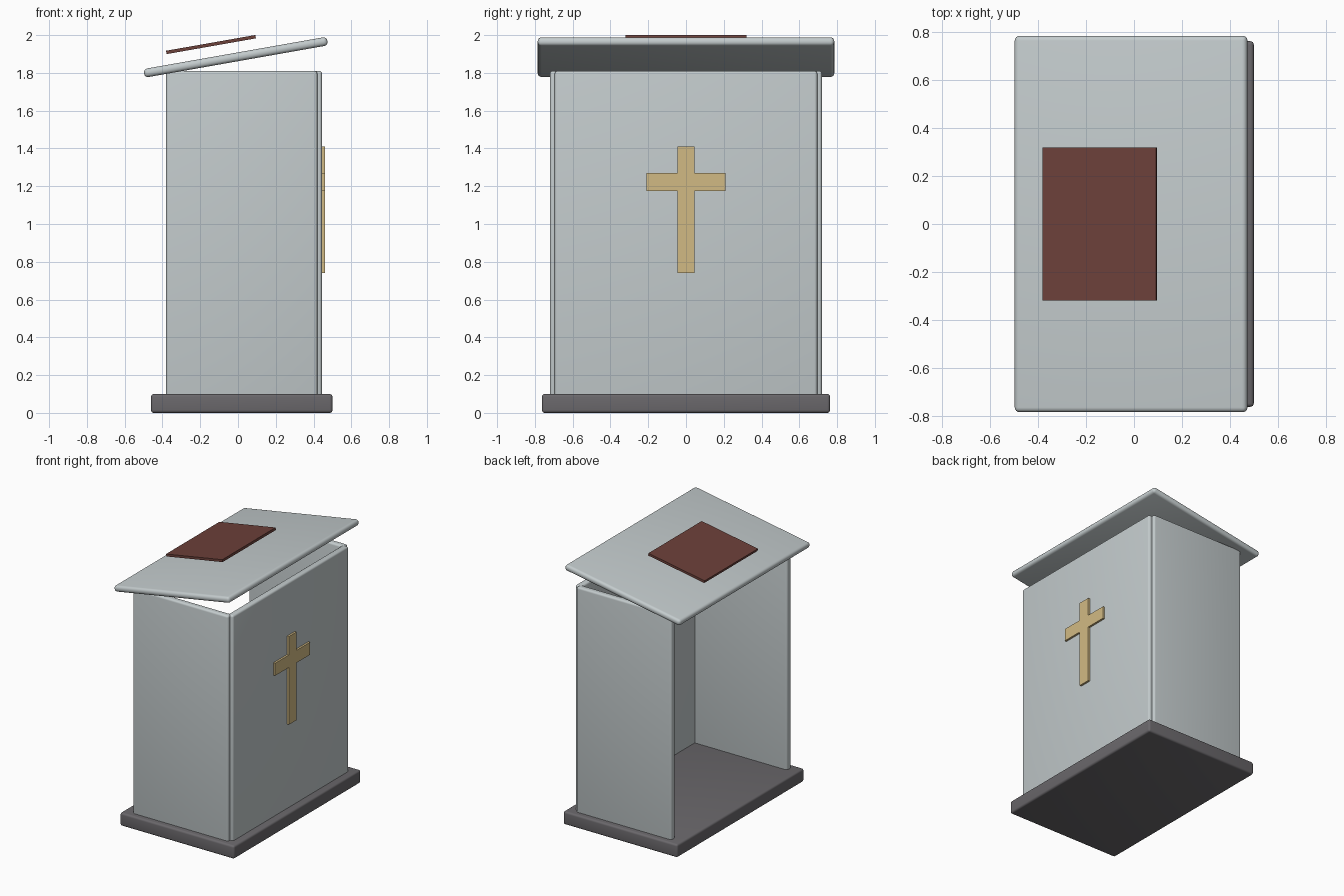
import bpy, bmesh, math
from mathutils import Matrix, Vector

cube = bpy.data.objects.get("Cube")
if cube:
    bpy.data.objects.remove(cube, do_unlink=True)


def material(name, r, g, b):
    m = bpy.data.materials.new(name)
    m.use_nodes = True
    m.diffuse_color = (r, g, b, 1)
    m.node_tree.nodes["Principled BSDF"].inputs["Base Color"].default_value = (r, g, b, 1)
    return m


pale = material("pale_grey", 0.55, 0.60, 0.61)
dark = material("charcoal", 0.145, 0.138, 0.148)
brown = material("book_brown", 0.15, 0.052, 0.042)
gold = material("gold", 0.64, 0.49, 0.23)


def finish(bm, name, mat, smooth=True):
    bmesh.ops.recalc_face_normals(bm, faces=bm.faces)
    mesh = bpy.data.meshes.new(name)
    bm.to_mesh(mesh)
    bm.free()
    mesh.materials.append(mat)
    ob = bpy.data.objects.new(name, mesh)
    bpy.context.collection.objects.link(ob)
    if smooth:
        bpy.ops.object.select_all(action='DESELECT')
        ob.select_set(True)
        bpy.context.view_layer.objects.active = ob
        bpy.ops.object.shade_smooth_by_angle(angle=math.radians(35))
    return ob


def board(name, mat, centre, size, bevel=0.0, tilt=0.0):
    """Box with rounded edges; a positive tilt raises the +x end."""
    bm = bmesh.new()
    bmesh.ops.create_cube(bm, size=1)
    bmesh.ops.scale(bm, vec=size, verts=bm.verts)
    if bevel:
        bmesh.ops.bevel(bm, geom=bm.edges[:], offset=bevel, segments=4,
                        profile=0.5, affect='EDGES')
    ob = finish(bm, name, mat, bevel > 0)
    ob.matrix_world = Matrix.Translation(centre) @ Matrix.Rotation(-tilt, 4, 'Y')
    return ob


slope = math.radians(10)

# Plinth and the three upright panels, open toward -x
board("base", dark, (0.02, 0, 0.05), (0.96, 1.525, 0.1), 0.015)
board("front_panel", pale, (0.42, 0, 0.945), (0.05, 1.39, 1.73), 0.015)
for side, y in (("left", 0.695), ("right", -0.695)):
    board(side + "_panel", pale, (0.02, y, 0.945), (0.8, 0.05, 1.73), 0.015)

# Sloping desk top and the book above it
board("desk_top", pale, (-0.012, 0, 1.883), (0.985, 1.57, 0.046), 0.02, slope)
board("book", brown, (-0.143, 0, 1.95), (0.48, 0.64, 0.018), 0, slope)

# Cross: one outline extruded outward from the front panel
half, arm = 0.046, 0.21
low, arm_low, arm_top, top = 0.74, 1.175, 1.27, 1.41
right_side = [(half, low), (half, arm_low), (arm, arm_low),
              (arm, arm_top), (half, arm_top), (half, top)]
outline = right_side + [(-y, z) for y, z in reversed(right_side)]
bm = bmesh.new()
face = bm.faces.new([bm.verts.new((0.44, y, z)) for y, z in outline])
ext = bmesh.ops.extrude_face_region(bm, geom=[face])
moved = [v for v in ext["geom"] if isinstance(v, bmesh.types.BMVert)]
bmesh.ops.translate(bm, vec=Vector((0.02, 0, 0)), verts=moved)
finish(bm, "cross", gold, False)
